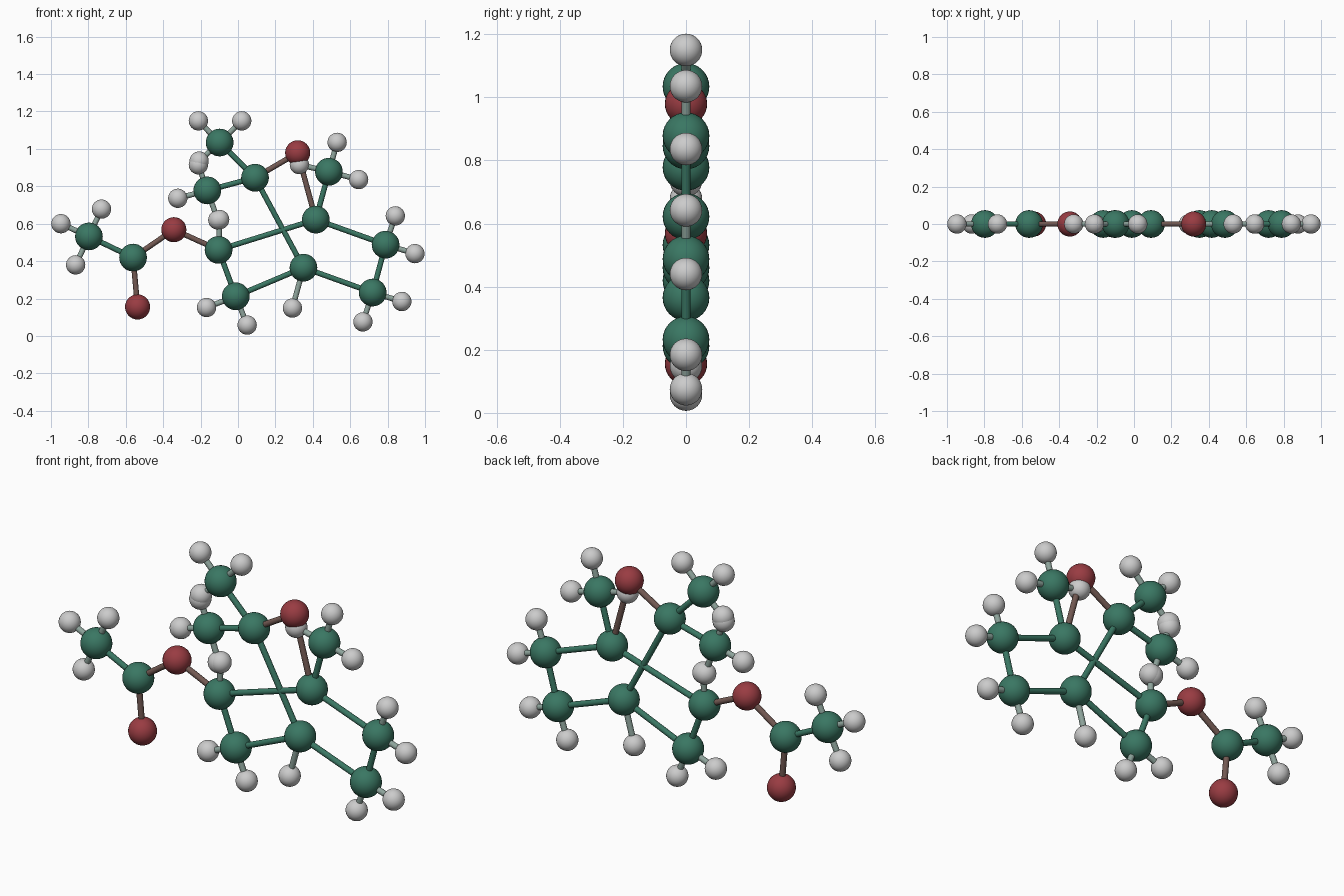
import bpy
from mathutils import Vector

if "Cube" in bpy.data.objects:
    bpy.data.objects.remove(bpy.data.objects["Cube"])

# Paint colours for the atoms and blended colours for the bonds
COLOURS = {
    "C": (0.042, 0.185, 0.125, 1),
    "O": (0.32, 0.045, 0.055, 1),
    "CO": (0.17, 0.10, 0.085, 1),
    "CH": (0.27, 0.37, 0.33, 1),
}
MATS = {}
for key, col in COLOURS.items():
    MATS[key] = bpy.data.materials.new("paint_" + key)
    MATS[key].diffuse_color = col

NAMES = {"C": "carbon_atom", "O": "oxygen_atom", "H": "hydrogen_atom"}
RADII = {"C": 0.074, "O": 0.067, "H": 0.0515}
BOND_RADIUS = 0.0145


def finish(obj, name, key):
    obj.name = name
    if key in MATS:
        obj.data.materials.append(MATS[key])
    bpy.ops.object.shade_smooth_by_angle()


def atom(kind, x, z):
    bpy.ops.mesh.primitive_uv_sphere_add(segments=32, ring_count=16,
                                         radius=RADII[kind], location=(x, 0, z))
    finish(bpy.context.object, NAMES[kind], kind)


def bond(a, b, key):
    a, b = Vector((a[0], 0, a[1])), Vector((b[0], 0, b[1]))
    bpy.ops.mesh.primitive_cylinder_add(vertices=16, radius=BOND_RADIUS,
                                        depth=(b - a).length, location=(a + b) / 2)
    obj = bpy.context.object
    obj.rotation_euler = (b - a).to_track_quat("Z", "Y").to_euler()
    finish(obj, "bond", key)


# Heavy atoms: kind, x, z, then the hydrogens hanging on each
ATOMS = {
    "acetyl_end": ("C", -0.797, 0.532, [(-0.947, 0.600), (-0.730, 0.678), (-0.868, 0.380)]),
    "carbonyl": ("C", -0.561, 0.419, []),
    "carbonyl_o": ("O", -0.537, 0.155, []),
    "ester_o": ("O", -0.343, 0.568, []),
    "ring_a": ("C", -0.104, 0.460, [(-0.098, 0.622)]),
    "ring_b": ("C", -0.012, 0.212, [(-0.168, 0.152), (0.049, 0.058)]),
    "ring_c": ("C", 0.350, 0.365, [(0.291, 0.149)]),
    "ring_d": ("C", 0.416, 0.622, []),
    "ring_e": ("C", 0.789, 0.488, [(0.841, 0.642), (0.946, 0.440)]),
    "ring_f": ("C", 0.720, 0.232, [(0.876, 0.184), (0.668, 0.075)]),
    "bridge": ("C", 0.091, 0.846, []),
    "bridge_o": ("O", 0.319, 0.979, []),
    "methyl_top": ("C", -0.098, 1.034, [(-0.212, 1.150), (0.020, 1.150), (-0.208, 0.935)]),
    "methyl_left": ("C", -0.164, 0.778, [(-0.322, 0.736), (-0.212, 0.915), (-0.108, 0.620)]),
    "methyl_right": ("C", 0.486, 0.878, [(0.530, 1.035), (0.645, 0.836), (0.328, 0.916)]),
}
BONDS = """acetyl_end-carbonyl carbonyl-carbonyl_o carbonyl-ester_o ester_o-ring_a
ring_a-ring_b ring_b-ring_c ring_c-ring_f ring_f-ring_e ring_e-ring_d ring_d-ring_a
ring_d-methyl_right ring_d-bridge_o bridge_o-bridge bridge-ring_c
bridge-methyl_top bridge-methyl_left"""

# Atoms with their hydrogens
for kind, x, z, hydrogens in ATOMS.values():
    atom(kind, x, z)
    for h in hydrogens:
        atom("H", *h)
        bond((x, z), h, "CH")

# Skeleton bonds
for pair in BONDS.split():
    a, b = (ATOMS[n] for n in pair.split("-"))
    bond(a[1:3], b[1:3], "CO" if "O" in (a[0], b[0]) else "C")

for m in bpy.data.materials:
    if m.users and not m.is_grease_pencil:
        m.use_nodes = True
        m.node_tree.nodes["Principled BSDF"].inputs["Base Color"].default_value = m.diffuse_color
